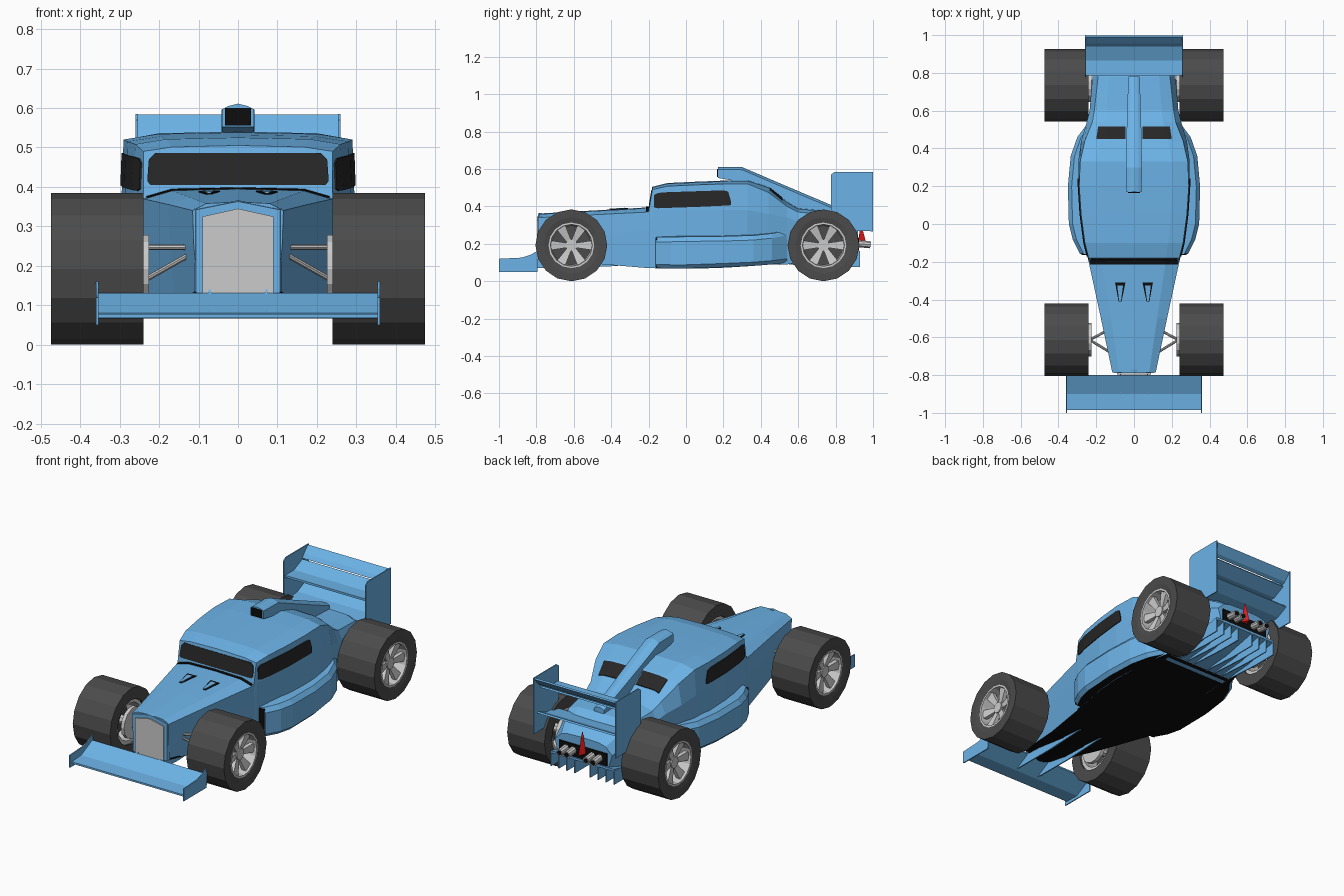
import bpy, bmesh
from math import sin, cos, pi
from mathutils import Vector
from mathutils.bvhtree import BVHTree

if "Cube" in bpy.data.objects:
    bpy.data.objects.remove(bpy.data.objects["Cube"])


def material(name, *rgb):
    m = bpy.data.materials.new(name)
    m.diffuse_color = (*rgb, 1)
    m.use_nodes = True
    m.node_tree.nodes["Principled BSDF"].inputs["Base Color"].default_value = m.diffuse_color
    return m


BLUE = material("blue_paint", .15, .45, .8)
BLACK = material("black", .004, .004, .004)
GLASS = material("dark_glass", .02, .02, .02)
RUBBER = material("rubber", .07, .07, .07)
RED = material("red", .8, .01, .01)


def build(name, lofts, mat=None, mirror=False, wrap=False):
    """One object from one or more lofts; each loft is a list of closed rings."""
    bm = bmesh.new()
    for rings in lofts:
        vs = [[bm.verts.new(p) for p in r] for r in rings]
        n = len(vs[0])
        pairs = list(zip(vs, vs[1:])) + ([(vs[-1], vs[0])] if wrap else [])
        for a, b in pairs:
            for i in range(n):
                bm.faces.new((a[i], a[(i + 1) % n], b[(i + 1) % n], b[i]))
        if not wrap:
            bm.faces.new(vs[0])
            bm.faces.new(vs[-1])
    bmesh.ops.recalc_face_normals(bm, faces=bm.faces)
    me = bpy.data.meshes.new(name)
    bm.to_mesh(me)
    bm.free()
    ob = bpy.data.objects.new(name, me)
    bpy.context.collection.objects.link(ob)
    if mat:
        me.materials.append(mat)
    if mirror:
        ob.modifiers.new("mirror", 'MIRROR').use_mirror_merge = False
    return ob


def plate(outline, x0, x1):
    """Prism of a (y, z) outline between two x positions."""
    return [[(x, y, z) for y, z in outline] for x in (x0, x1)]


def lathe(profile, y, z, n=16):
    """Rings for a (x, radius) profile spun about the x axis."""
    return [[(x, y + r * sin(2 * pi * k / n), z + r * cos(2 * pi * k / n))
             for x, r in profile] for k in range(n)]


def rod(a, b, r, n=8):
    a, b = Vector(a), Vector(b)
    q = (b - a).to_track_quat('Z', 'Y')
    return [[p + q @ Vector((r * cos(2 * pi * k / n), r * sin(2 * pi * k / n), 0))
             for k in range(n)] for p in (a, b)]


def blacken_floor(ob):
    ob.data.materials.append(BLACK)
    for f in ob.data.polygons:
        if f.normal.z < -.9 and f.center.y < .6:
            f.material_index = 1


# Body shell: y, bottom z, bottom w, belt w, belt z, shoulder w, shoulder z, top z
sections = [
    (-.785, .135, .10, .112, .25, .115, .34, .362),
    (-.50, .095, .16, .172, .25, .175, .355, .378),
    (-.20, .07, .23, .24, .27, .24, .37, .395),
    (-.18, .07, .24, .245, .38, .24, .49, .505),
    (-.10, .067, .25, .265, .38, .26, .508, .525),
    (.05, .067, .28, .285, .38, .28, .515, .532),
    (.20, .072, .285, .295, .38, .29, .52, .538),
    (.33, .08, .27, .295, .38, .285, .52, .54),
    (.44, .09, .25, .28, .36, .26, .475, .505),
    (.54, .09, .23, .25, .34, .22, .40, .425),
    (.60, .10, .22, .235, .32, .21, .37, .39),
    (.78, .12, .20, .22, .28, .19, .35, .375),
    (.92, .16, .16, .18, .23, .14, .27, .285)]
rings = []
for y, zb, wb, wm, zm, ws, zs, zt in sections:
    half = [(wb, zb), (wm, zm), (ws, zs), (ws * .7, zt - .004)]
    rings.append([(x, y, z) for x, z in half] + [(0, y, zt)]
                 + [(-x, y, z) for x, z in reversed(half)])
body = build("body_shell", [rings], BLUE)
blacken_floor(body)
bm = bmesh.new()
bm.from_mesh(body.data)
bmesh.ops.triangulate(bm, faces=bm.faces)
tree = BVHTree.FromBMesh(bm)
bm.free()


def decal(name, low, high, ray, mat, mirror=False, lift=.004):
    """Thin panel between two rows of points, projected onto the body."""
    d = Vector(ray)

    def hit(p):
        start = Vector(p) - d * 3
        h = tree.ray_cast(start, d)[0]
        return (h if h else Vector(p)) - d * lift
    rows = [(hit(a), hit(b)) for a, b in zip(low, high)]
    build(name, [[(a, b, b + d * lift * 1.5, a + d * lift * 1.5) for a, b in rows]], mat, mirror)


# Windows
decal("windscreen", [(x, 0, z) for x, z in ((-.23, .415), (-.222, .405), (.222, .405), (.23, .415))],
      [(x, 0, z) for x, z in ((-.226, .47), (-.21, .486), (.21, .486), (.226, .47))], (0, 1, 0), GLASS)
side = [(-.172, .395, .46), (-.15, .39, .472), (-.1, .392, .476), (.05, .397, .481),
        (.2, .404, .486), (.225, .405, .48), (.24, .408, .43)]
decal("side_window", [(0, y, a) for y, a, b in side], [(0, y, b) for y, a, b in side],
      (-1, 0, 0), GLASS, True)
decal("rear_window", [(x, .515, 0) for x in (.045, .15, .19)],
      [(x, .45, 0) for x in (.045, .15, .20)], (0, 0, -1), GLASS, True)

# Scuttle gap and bonnet vents
xs = (-.232, -.168, 0, .168, .232)
decal("scuttle_gap", [(x, -.214, 0) for x in xs], [(x, -.2005, 0) for x in xs], (0, 0, -1), BLACK)
decal("bonnet_vent", [(.066, -.41, 0), (.082, -.41, 0)], [(.045, -.31, 0), (.10, -.31, 0)],
      (0, 0, -1), BLACK, True)
decal("bonnet_vent_scoop", [(.069, -.408, 0), (.079, -.408, 0)],
      [(.058, -.325, 0), (.089, -.325, 0)], (0, 0, -1), BLUE, True, .007)

# Grille with surround and dark chin
def hexagon(w, top, mid, low, bottom, y):
    return [(0, y, top), (w, y, mid), (w, y, low), (0, y, bottom), (-w, y, low), (-w, y, mid)]


build("grille_surround", [[hexagon(.112, .366, .345, .135, .115, -.77),
                           hexagon(.106, .363, .342, .132, .108, -.79)]], BLUE)
build("grille", [[hexagon(.09, .345, .325, .13, .11, y) for y in (-.78, -.797)]])
build("chin", [[hexagon(.105, .14, .138, .132, .098, -.788),
                hexagon(.15, .12, .11, .094, .088, -.5)]], BLACK)

# Side pods with dark inlets
pods = [(-.16, .285, .07, .235), (-.08, .325, .068, .236), (0, .345, .068, .238),
        (.2, .35, .075, .24), (.36, .335, .082, .245), (.46, .30, .09, .255), (.54, .24, .1, .27)]
pod = build("side_pod", [[[(x, y, z) for x, z in ((.2, b), (w - .02, b), (w, b + .02),
            (w, t - .025), (w - .02, t), (.2, t + .01))] for y, w, b, t in pods]], BLUE, True)
blacken_floor(pod)
build("pod_inlet", [plate([(-.164, .075), (-.155, .075), (-.155, .23), (-.164, .23)], .235, .278)],
      BLACK, True)

# Roof air intake
intake = [(.17, .04, .552, .605), (.30, .042, .53, .604), (.45, .04, .46, .54),
          (.60, .036, .37, .476), (.78, .03, .34, .40)]
build("roof_intake", [[[(-w, y, b), (w, y, b), (w, y, t - .008), (w * .6, y, t), (0, y, t + .006),
                        (-w * .6, y, t), (-w, y, t - .008)] for y, w, b, t in intake]], BLUE)
build("intake_mouth", [plate([(.165, .556), (.18, .556), (.18, .6), (.165, .6)], -.033, .033)], BLACK)

# Front wing
build("front_wing", [plate([(-.985, .068), (-.90, .066), (-.80, .122), (-.80, .131),
                            (-.90, .083), (-.985, .078)], -.357, .357)], BLUE)
build("front_endplate", [plate([(-1, .05), (-.795, .05), (-.79, .165), (-.83, .142), (-.88, .126),
                                (-1, .12)], .354, .36)], BLUE, True)
build("wing_strake", [plate([(-.93, .072), (-.62, .07), (-.36, .082), (-.5, .12), (-.79, .15),
                             (-.81, .12)], .068, .075)], BLUE, True)

# Rear wing
build("rear_wing", [plate(o, -.256, .256) for o in (
    [(.785, .475), (.87, .475), (.945, .512), (.94, .52), (.865, .487), (.785, .487)],
    [(.94, .525), (.96, .535), (.998, .578), (.99, .583), (.955, .546)],
    [(.80, .33), (.90, .34), (.97, .375), (.965, .384), (.895, .352), (.80, .342)])], BLUE)
build("rear_endplate", [plate([(.775, .39), (.84, .27), (1, .267), (1, .585), (.795, .585),
                               (.775, .57)], .254, .26)], BLUE, True)

# Diffuser and fins
build("diffuser", [[[(-w, y, z), (w, y, z), (w, y, z + .012), (-w, y, z + .012)]
                    for y, w, z in ((.5, .2, .088), (.72, .2, .105), (.93, .2, .15))]], BLUE)
build("diffuser_fin", [plate([(.55, .088), (.78, .075), (.93, .075), (.93, .155), (.72, .11)],
                             x, x + .006) for x in (.045, .095, .145, .195)], BLUE, True)

# Tail panel, exhausts, rain light
build("tail_panel", [plate([(.91, .165), (.926, .165), (.926, .235), (.91, .235)], -.15, .15)], BLACK)
build("exhaust", [rod((x, .88, .205), (x, .985, .195), .02, 10) for x in (.06, .105)], None, True)
build("exhaust_bore", [rod((x, .97, .197), (x, .987, .195), .014, 10) for x in (.06, .105)], BLACK, True)
build("rain_light", [[[(-.02, .925, .20), (.02, .925, .20), (0, .965, .20)],
                      [(-.002, .928, .32), (.002, .928, .32), (0, .932, .32)]]], RED)

# Wheels
R = .192
for place, y in (("front", -.613), ("rear", .735)):
    build(place + "_tyre", [lathe([(.24, .125), (.24, R), (.474, R), (.474, .15), (.468, .122),
                                   (.36, .118)], y, R)], RUBBER, True, True)
    build(place + "_rim", [lathe([(.25, .125), (.468, .125), (.468, .112), (.40, .104),
                                  (.25, .104)], y, R)], None, True, True)
    spokes = [rod((.38, y, R), (.445, y, R), .032, 10)]
    for k in range(6):
        a = 2 * pi * k / 6
        c, s = cos(a), sin(a)
        spokes.append([[(x + (.018 if r > .05 else 0), y + r * c - t * s, R + r * s + t * c)
                        for r, t in ((.02, -.012), (.112, -.026), (.112, .026), (.02, .012))]
                       for x in (.415, .437)])
    build(place + "_spokes", spokes, None, True)
    build(place + "_wheel_back", [rod((.34, y, R), (.36, y, R), .106, 16)], RUBBER, True)
    # Suspension
    inner = .12 if y < 0 else .19
    arms = [rod((.225, y, R), (.245, y, R), .088, 14), rod((.24, y, R), (.345, y, R), .025)]
    for dy in (-.07, .06):
        arms.append(rod((inner, y + dy, .247), (.235, y, .247), .007))
        arms.append(rod((inner, y + dy, .23), (.235, y, .165), .007))
    build(place + "_suspension", arms, None, True)
